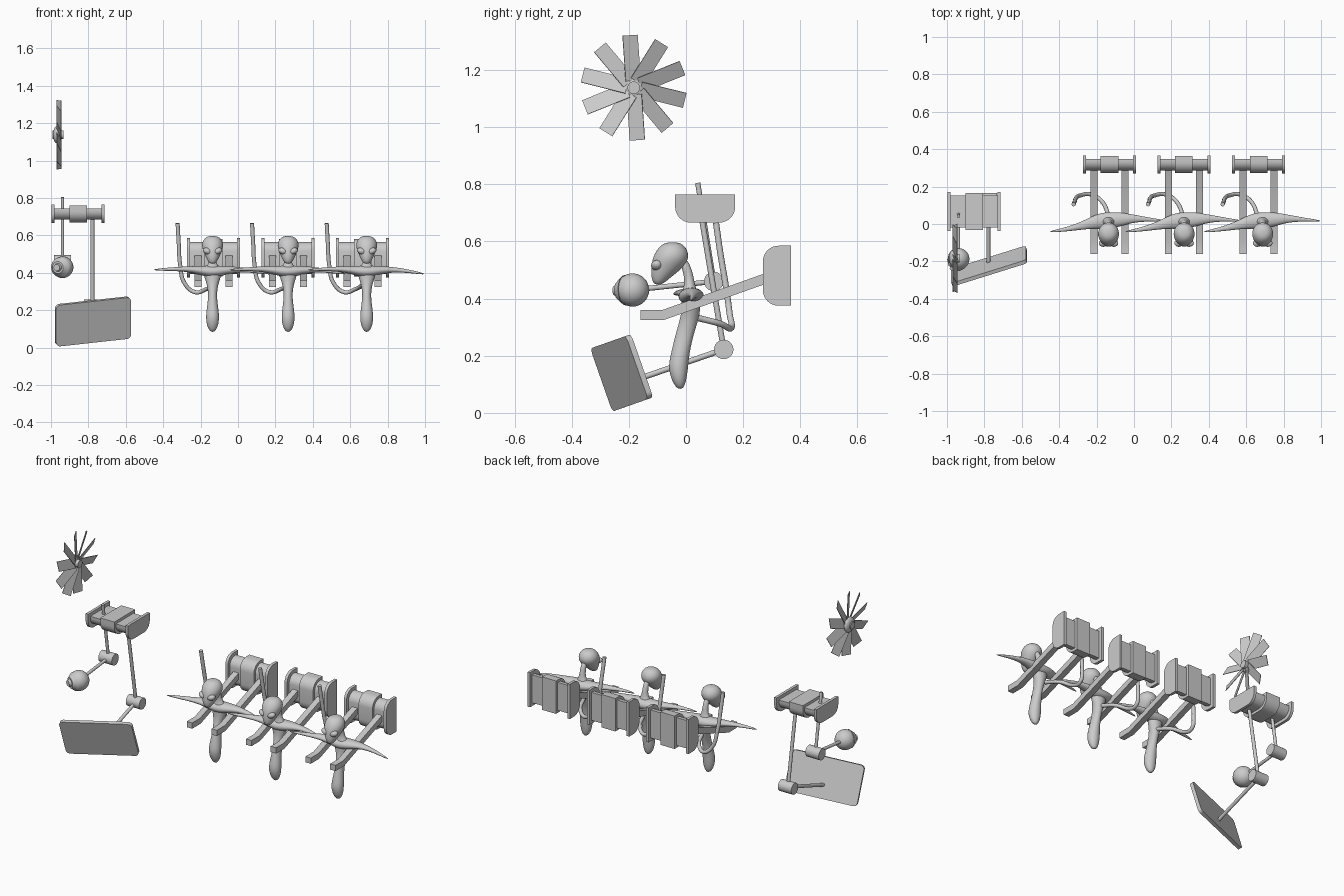
import bpy, bmesh, math
from mathutils import Vector, Matrix

old = bpy.data.objects.get("Cube")
if old:
    bpy.data.objects.remove(old)

grey = bpy.data.materials.new("plain_grey")
grey.use_nodes = True
grey.diffuse_color = (0.6, 0.6, 0.6, 1)
grey.node_tree.nodes["Principled BSDF"].inputs["Base Color"].default_value = (0.6, 0.6, 0.6, 1)


def finish(name, bm, subsurf=0, smooth=True):
    bmesh.ops.recalc_face_normals(bm, faces=bm.faces[:])
    mesh = bpy.data.meshes.new(name)
    bm.to_mesh(mesh)
    bm.free()
    mesh.materials.append(grey)
    ob = bpy.data.objects.new(name, mesh)
    bpy.context.collection.objects.link(ob)
    if subsurf:
        ob.modifiers.new("smooth", "SUBSURF").levels = subsurf
    if smooth:
        bpy.ops.object.select_all(action="DESELECT")
        ob.select_set(True)
        bpy.context.view_layer.objects.active = ob
        if subsurf:
            bpy.ops.object.shade_smooth()
        else:
            bpy.ops.object.shade_smooth_by_angle(angle=math.radians(35))
    return ob


def bridge(bm, rings):
    for a, b in zip(rings, rings[1:]):
        n = len(a)
        for i in range(n):
            bm.faces.new((a[i], a[(i + 1) % n], b[(i + 1) % n], b[i]))
    bm.faces.new(rings[0])
    bm.faces.new(rings[-1])


def loft(name, sections, along="z", origin=(0, 0, 0), n=12):
    """Elliptical rings: (centre, radius 1, radius 2), stacked along an axis."""
    bm, rings = bmesh.new(), []
    for c, r1, r2 in sections:
        ring = []
        for i in range(n):
            a = math.tau * i / n
            p, q = r1 * math.cos(a), r2 * math.sin(a)
            off = (p, q, 0) if along == "z" else (0, p, q)
            ring.append(bm.verts.new(Vector(origin) + Vector(c) + Vector(off)))
        rings.append(ring)
    bridge(bm, rings)
    return finish(name, bm, 2)


def rod(name, a, b, r, r2=None, n=24):
    a, b = Vector(a), Vector(b)
    bm = bmesh.new()
    m = Matrix.Translation((a + b) / 2) @ (b - a).to_track_quat("Z", "Y").to_matrix().to_4x4()
    bmesh.ops.create_cone(bm, cap_ends=True, segments=n, radius1=r,
                          radius2=r if r2 is None else r2, depth=(b - a).length, matrix=m)
    return finish(name, bm)


def ball(name, c, radii, tilt=0):
    bm = bmesh.new()
    m = Matrix.Translation(c) @ Matrix.Rotation(tilt, 4, "Y") @ Matrix.Diagonal((*radii, 1))
    bmesh.ops.create_uvsphere(bm, u_segments=28, v_segments=16, radius=1, matrix=m)
    return finish(name, bm)


def prism(name, outline, x0, x1, place):
    """Extrude a (u, v) outline along x; place maps x, u, v to a point."""
    bm = bmesh.new()
    bridge(bm, [[bm.verts.new(place(x, u, v)) for u, v in outline] for x in (x0, x1)])
    return finish(name, bm)


def d_outline(half, v0, v1, r):
    pts = [(half, v0)]
    for sign, start in ((1, 0), (-1, 90)):
        for k in range(9):
            a = math.radians(start + k * 90 / 8)
            pts.append((sign * (half - r) + r * math.cos(a), v1 - r + r * math.sin(a)))
    return pts + [(-half, v0)]


def mount(name, cx, place):
    """Spool-shaped bracket: end plates, recessed bar, central drum."""
    def part(label, x0, x1, *shape):
        prism(name + label, d_outline(*shape), cx + x0, cx + x1, place)
    for s in (-1, 1):
        part("_end_plate", s * 0.125, s * 0.142, 0.105, 0, 0.098, 0.055)
    part("_bar", -0.13, 0.13, 0.085, 0.02, 0.08, 0.05)
    part("_drum", -0.047, 0.047, 0.1, 0.003, 0.095, 0.06)


def wall(x, u, v):
    return Vector((x, 0.367 - v, 0.48 + u))


def ceiling(x, u, v):
    return Vector((x, 0.067 + u, 0.764 - v))


def tube(name, pts, r):
    cu = bpy.data.curves.new(name, "CURVE")
    cu.dimensions = "3D"
    cu.bevel_depth, cu.bevel_resolution, cu.use_fill_caps = r, 4, True
    sp = cu.splines.new("BEZIER")
    sp.bezier_points.add(len(pts) - 1)
    for bp, p in zip(sp.bezier_points, pts):
        bp.co = p
        bp.handle_left_type = bp.handle_right_type = "AUTO"
    cu.materials.append(grey)
    ob = bpy.data.objects.new(name, cu)
    bpy.context.collection.objects.link(ob)


# Wall brackets, each with two bent support beams and a hose
beam = [(0.3, 0.497), (-0.083, 0.36), (-0.16, 0.36), (-0.16, 0.325), (-0.078, 0.325), (0.3, 0.459)]
hose = [(0, 0.03, 0.335), (-0.04, 0.12, 0.312), (-0.1, 0.158, 0.297), (-0.155, 0.153, 0.345),
        (-0.178, 0.14, 0.44), (-0.186, 0.12, 0.56), (-0.192, 0.105, 0.665)]
for cx in (-0.131, 0.267, 0.666):
    mount("wall_bracket", cx, wall)
    for s in (-1, 1):
        bx = cx + s * 0.083
        prism("support_beam", beam, bx - 0.018, bx + 0.018, lambda x, u, v: Vector((x, u, v)))
    tube("hose", [(cx + x, y, z) for x, y, z in hose], 0.011)

# Slender creatures
torso = [((0, -0.02, 0.083), 0.01, 0.01), ((0, -0.024, 0.11), 0.03, 0.026),
         ((0, -0.028, 0.16), 0.038, 0.037), ((0, -0.02, 0.21), 0.032, 0.033),
         ((0, -0.004, 0.28), 0.022, 0.033), ((0, 0.016, 0.34), 0.031, 0.034),
         ((0, 0.018, 0.385), 0.05, 0.034), ((0, 0.013, 0.42), 0.045, 0.03),
         ((0, 0.013, 0.45), 0.02, 0.018), ((0, 0.008, 0.49), 0.016, 0.017),
         ((0, -0.01, 0.54), 0.016, 0.016)]
skull = [((0, -0.098, 0.447), 0.016, 0.014), ((0, -0.088, 0.475), 0.033, 0.036),
         ((0, -0.064, 0.51), 0.049, 0.06), ((0, -0.052, 0.545), 0.062, 0.067),
         ((0, -0.048, 0.578), 0.052, 0.052), ((0, -0.047, 0.598), 0.025, 0.026)]
arms = [((-0.318, -0.042, 0.416), 0.004, 0.004), ((-0.22, -0.028, 0.42), 0.012, 0.01),
        ((-0.13, -0.005, 0.42), 0.024, 0.015), ((-0.06, 0.016, 0.412), 0.042, 0.026),
        ((0, 0.018, 0.405), 0.048, 0.036), ((0.06, 0.024, 0.412), 0.04, 0.026),
        ((0.13, 0.03, 0.418), 0.022, 0.015), ((0.22, 0.024, 0.41), 0.01, 0.01),
        ((0.312, 0.016, 0.393), 0.004, 0.004)]
for cx in (-0.136, 0.268, 0.688):
    at = (cx, 0, 0)
    loft("creature_body", torso, "z", at)
    loft("creature_head", skull, "z", at)
    loft("creature_arms", arms, "x", at)
    for s in (-1, 1):
        ball("creature_eye", (cx + s * 0.028, -0.102, 0.516), (0.025, 0.02, 0.017), -s * 0.4)

# Ceiling bracket with two hanging rods and their joints
mount("ceiling_bracket", -0.855, ceiling)
for x, top, joint, tip, r in (
        (-0.938, (0.041, 0.805), (0.097, 0.46), (-0.187, 0.43), 0.009),
        (-0.778, (0.052, 0.70), (0.132, 0.222), (-0.215, 0.102), 0.01)):
    rod("hanging_rod", (x, *top), (x, *joint), r)
    rod("reaching_rod", (x, *joint), (x, *tip), r)
    rod("rod_joint", (x - 0.045, *joint), (x + 0.045, *joint), 0.034)

# Round camera with collar and lens
eye = Vector((-0.938, -0.187, 0.43))
look = Vector((-0.45, -0.89, -0.03)).normalized()
ball("camera_ball", eye, (0.058,) * 3)
rod("camera_collar", eye + look * 0.03, eye + look * 0.056, 0.053, 0.032)
rod("camera_lens", eye + look * 0.05, eye + look * 0.07, 0.024, 0.018)

# Tilted screen with rounded corners
wide = Vector((0.4, 0.125, 0.044)).normalized()
high = Vector((0, -0.077, 0.22)).normalized()
deep = wide.cross(high)
corners = []
for sx, sz, start in ((1, 1, 0), (-1, 1, 90), (-1, -1, 180), (1, -1, 270)):
    for k in range(6):
        a = math.radians(start + k * 18)
        corners.append((sx * 0.187 + 0.024 * math.cos(a), sz * 0.093 + 0.024 * math.sin(a)))
prism("screen", corners, -0.01, 0.01,
      lambda d, u, v: Vector((-0.775, -0.225, 0.14)) + wide * u + high * v + deep * d)

# Fan with pitched blades
hub = Vector((-0.957, -0.183, 1.138))
for i in range(10):
    bm = bmesh.new()
    bmesh.ops.create_cube(bm, size=1, matrix=Matrix.Translation(hub)
                          @ Matrix.Rotation(math.radians(4 - 36 * i), 4, "X")
                          @ Matrix.Translation((0, 0, 0.104)) @ Matrix.Rotation(math.radians(25), 4, "Z")
                          @ Matrix.Diagonal((0.003, 0.058, 0.16, 1)))
    finish("fan_blade", bm, smooth=False)
ball("fan_hub", hub - Vector((0.012, 0, 0)), (0.02, 0.045, 0.045))
rod("fan_axle", hub - Vector((0.035, 0, 0)), hub + Vector((0.024, 0, 0)), 0.022)
